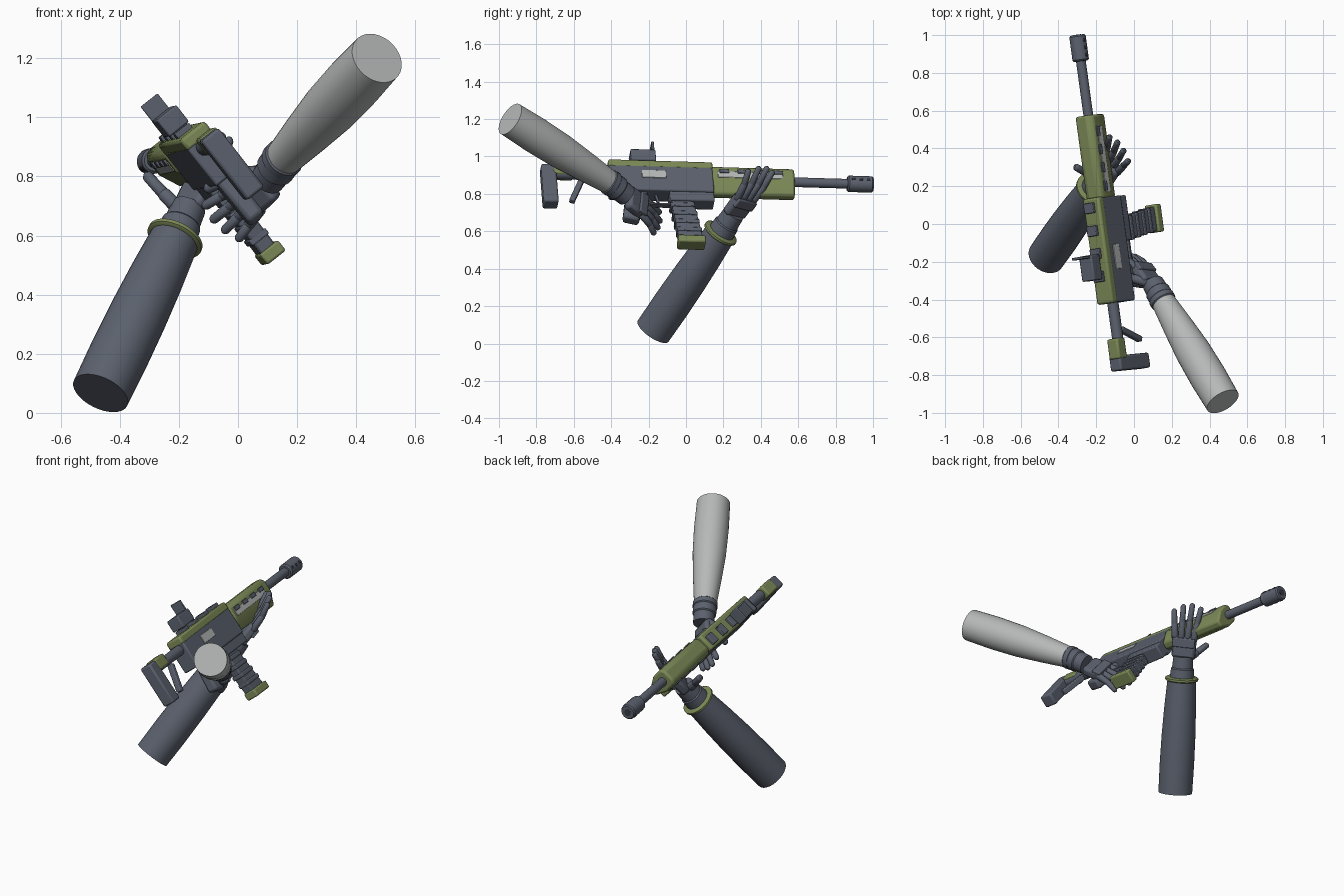
import bpy, bmesh, math
from mathutils import Vector, Matrix

cube = bpy.data.objects.get("Cube")
if cube:
    bpy.data.objects.remove(cube)


def material(name, rgb):
    m = bpy.data.materials.new(name)
    m.use_nodes = True
    m.diffuse_color = (*rgb, 1)
    bsdf = next(n for n in m.node_tree.nodes if n.type == 'BSDF_PRINCIPLED')
    bsdf.inputs["Base Color"].default_value = (*rgb, 1)
    return m


SLATE = material("slate grey", (0.105, 0.12, 0.155))
GREEN = material("olive green", (0.20, 0.25, 0.095))
LIGHT = material("light grey", (0.47, 0.48, 0.48))
DARK = material("dark grey", (0.04, 0.045, 0.06))


def frame(origin, forward, up):
    """Local axes: x right, y forward, z up."""
    f = Vector(forward).normalized()
    u = Vector(up)
    u = (u - f * u.dot(f)).normalized()
    r = f.cross(u)
    return Matrix.Translation(origin) @ Matrix((r, f, u)).transposed().to_4x4()


GUN = frame((-0.163, 0, 0.88), (-0.137, 1, -0.03), (-0.62, 0, 0.78))


def finish(name, bm, mat, world, bevel=0.0, segments=2):
    bmesh.ops.recalc_face_normals(bm, faces=bm.faces[:])
    me = bpy.data.meshes.new(name)
    bm.to_mesh(me)
    bm.free()
    me.materials.append(mat)
    me.shade_smooth()
    me.set_sharp_from_angle(angle=math.radians(35))
    ob = bpy.data.objects.new(name, me)
    bpy.context.collection.objects.link(ob)
    ob.matrix_world = world
    if bevel:
        mod = ob.modifiers.new("Bevel", 'BEVEL')
        mod.width, mod.segments = bevel, segments
    return ob


def box(name, centre, size, mat=SLATE, bevel=0.008, world=GUN, tilt=0.0):
    bm = bmesh.new()
    bmesh.ops.create_cube(bm, size=1)
    bmesh.ops.scale(bm, vec=size, verts=bm.verts)
    place = world @ Matrix.Translation(centre) @ Matrix.Rotation(tilt, 4, 'X')
    return finish(name, bm, mat, place, bevel)


def prism(name, outline, lo, hi, axis, mat=SLATE, bevel=0.008):
    """Extrude an outline along local x (outline is y,z) or y (outline is x,z)."""
    bm = bmesh.new()
    def at(p, t):
        return (t, *p) if axis == 'x' else (p[0], t, p[1])
    face = bm.faces.new([bm.verts.new(at(p, lo)) for p in outline])
    new = bmesh.ops.extrude_face_region(bm, geom=[face])["geom"]
    shift = Vector(at((0, 0), hi - lo))
    bmesh.ops.translate(bm, vec=shift, verts=[v for v in new if isinstance(v, bmesh.types.BMVert)])
    return finish(name, bm, mat, GUN, bevel)


def lathe(name, start, end, profile, mat=SLATE, world=Matrix(), sides=24):
    """Round part from start to end; profile lists (fraction, radius)."""
    a, b = Vector(start), Vector(end)
    rot = (b - a).to_track_quat('Z', 'Y').to_matrix().to_4x4()
    bm = bmesh.new()
    rings = []
    for t, r in profile:
        rings.append([bm.verts.new((r * math.cos(i * math.tau / sides),
                                    r * math.sin(i * math.tau / sides),
                                    t * (b - a).length)) for i in range(sides)])
    for p, q in zip(rings, rings[1:]):
        for i in range(sides):
            j = (i + 1) % sides
            bm.faces.new((p[i], p[j], q[j], q[i]))
    bm.faces.new(rings[0])
    bm.faces.new(rings[-1])
    return finish(name, bm, mat, world @ Matrix.Translation(a) @ rot)


def capsule(name, start, end, r, world):
    n = r * 0.7 / (Vector(end) - Vector(start)).length
    lathe(name, start, end, [(-n, r * 0.4), (-n / 2, r * 0.8), (0, r), (1, r * 0.9),
                             (1 + n / 2, r * 0.75), (1 + n, r * 0.35)], SLATE, world, 12)


# Barrel and muzzle
lathe("barrel", (0, 0.5, 0), (0, 0.9, 0), [(0, 0.026), (1, 0.026)], SLATE, GUN)
lathe("muzzle_brake", (0, 0.87, 0), (0, 1.01, 0),
      [(0, 0.036), (0.06, 0.044), (0.94, 0.044), (1, 0.038)], SLATE, GUN)
lathe("muzzle_bore", (0, 1.0, 0), (0, 1.012, 0), [(0, 0.02), (1, 0.02)], DARK, GUN)
for i in range(3):
    for side in (-1, 1):
        box("muzzle_port", (side * 0.042, 0.9 + i * 0.04, 0), (0.008, 0.018, 0.016), DARK, 0.002)

# Handguard with vented side panels
half = [(0.035, 0.06), (0.058, 0.04), (0.058, -0.03), (0.022, -0.11)]
prism("handguard", half + [(-x, z) for x, z in reversed(half)], 0.135, 0.58, 'y', GREEN, 0.012)
for side in (-1, 1):
    box("handguard_panel", (side * 0.057, 0.34, -0.008), (0.008, 0.35, 0.04), LIGHT, 0.002)
    for i in range(4):
        box("handguard_vent", (side * 0.058, 0.2 + i * 0.097, 0.012), (0.016, 0.052, 0.024), SLATE, 0.003)

# Receiver, top cover and rail blocks
box("receiver", (0, -0.14, -0.038), (0.104, 0.56, 0.165))
box("top_cover", (0, -0.14, 0.056), (0.108, 0.565, 0.05), GREEN, 0.012)
for i in range(4):
    box("rail_block", (-0.008, 0.09 - i * 0.122, 0.085), (0.062, 0.055, 0.03), SLATE, 0.004)
box("ejection_port", (0.052, -0.18, -0.015), (0.008, 0.13, 0.05), LIGHT, 0.002)
box("magazine_well", (0, 0.02, -0.14), (0.085, 0.24, 0.07))

# Sight
box("sight_body", (-0.015, -0.225, 0.138), (0.085, 0.135, 0.072), SLATE, 0.006)
box("sight_plate", (-0.02, -0.168, 0.2), (0.073, 0.014, 0.072), SLATE, 0.003)

# Magazine with ribs and base plate
prism("magazine", [(-0.1, -0.12), (0.02, -0.12), (0.045, -0.28), (0.065, -0.42),
                   (-0.065, -0.42), (-0.08, -0.28)], -0.03, 0.03, 'x')
for i in range(4):
    box("magazine_rib", (0, -0.033 + i * 0.009, -0.2 - i * 0.055), (0.072, 0.132, 0.024), SLATE, 0.005)
box("magazine_base", (0.005, 0.002, -0.435), (0.08, 0.148, 0.045), GREEN, 0.008)

# Pistol grip and trigger
prism("pistol_grip", [(-0.33, -0.1), (-0.21, -0.1), (-0.275, -0.31), (-0.36, -0.29)],
      -0.032, 0.032, 'x', SLATE, 0.015)
box("trigger", (0, -0.165, -0.145), (0.014, 0.015, 0.055), SLATE, 0.003, tilt=0.2)
box("trigger_guard", (0, -0.155, -0.185), (0.03, 0.16, 0.012), SLATE, 0.003)

# Stock
lathe("stock_tube", (0, -0.74, 0.01), (0, -0.4, 0.01), [(0, 0.03), (1, 0.03)], SLATE, GUN)
box("cheek_rest", (-0.002, -0.665, 0.025), (0.072, 0.11, 0.07), GREEN, 0.01)
box("butt_plate", (-0.006, -0.742, -0.073), (0.075, 0.08, 0.255), SLATE, 0.01)
box("stock_strut", (0, -0.595, -0.1), (0.035, 0.03, 0.17), SLATE, 0.006, tilt=-0.4)


def hand(side, wrist, tips, spread, target, reach):
    """Flat glove: palm, knuckle plate and four slightly curled fingers, index first."""
    d = Vector(tips) - Vector(wrist)
    normal = d.cross(Vector(spread))
    if normal.dot(Vector(target) - Vector(wrist)) < 0:
        normal.negate()
    world = frame(wrist, d, normal)
    right = world.to_3x3() @ Vector((1, 0, 0))
    s = 1 if right.dot(Vector(spread)) > 0 else -1
    box(side + "_palm", (0, 0.095, 0), (0.14, 0.13, 0.055), SLATE, 0.016, world)
    box(side + "_knuckle_plate", (0, 0.125, -0.025), (0.135, 0.055, 0.025), SLATE, 0.006, world)
    for i, scale in enumerate((0.92, 1, 0.94, 0.78)):
        x = s * (i - 1.5) * 0.037
        fan = s * (i - 1.5) * 0.008
        length = reach * scale
        mid = (x + fan, 0.15 + length * 0.5, 0.004)
        capsule(side + "_finger_base", (x, 0.14, -0.006), mid, 0.021, world)
        capsule(side + "_finger_tip", mid, (x + 2 * fan, 0.145 + length, 0.026), 0.018, world)


# Right arm: light sleeve, cuff rings, glove
shoulder, wrist = Vector((0.47, -0.94, 1.2)), Vector((0.152, -0.405, 0.86))
lathe("right_sleeve", shoulder, wrist,
      [(0, 0.094), (0.25, 0.098), (0.5, 0.094), (0.75, 0.08), (1, 0.063)], LIGHT, sides=32)
axis = (wrist - shoulder).normalized()
lathe("right_cuff", wrist - axis * 0.015, wrist + axis * 0.025,
      [(0, 0.064), (0.15, 0.07), (0.85, 0.07), (1, 0.064)])
hand_base = Vector((0.11, -0.33, 0.8))
lathe("right_glove_wrist", wrist, hand_base + axis * 0.02,
      [(0, 0.066), (0.5, 0.067), (0.55, 0.061), (1, 0.058)])
hand("right", hand_base, (-0.045, -0.13, 0.65), (0.7, -0.25, -0.55), (-0.1, -0.25, 0.8), 0.16)
capsule("right_thumb_base", (0.07, -0.31, 0.81), (0.0, -0.29, 0.81), 0.026, Matrix())
capsule("right_thumb_tip", (0.0, -0.29, 0.81), (-0.1, -0.24, 0.76), 0.021, Matrix())

# Left arm: dark sleeve, green band, glove
elbow, band = Vector((-0.465, -0.175, 0.067)), Vector((-0.213, 0.185, 0.59))
lathe("left_sleeve", elbow, band,
      [(0, 0.1), (0.25, 0.102), (0.5, 0.1), (0.75, 0.094), (1, 0.084)], SLATE, sides=32)
axis = (band - elbow).normalized()
lathe("left_band", band - axis * 0.012, band + axis * 0.012,
      [(0, 0.088), (0.25, 0.098), (0.75, 0.098), (1, 0.088)], GREEN, sides=32)
hand_base = Vector((-0.18, 0.235, 0.665))
lathe("left_glove_wrist", band, hand_base + axis * 0.04,
      [(0, 0.072), (0.45, 0.068), (0.5, 0.062), (1, 0.058)])
hand("left", hand_base, (-0.05, 0.43, 0.93), (0.1, -0.14, 0), (-0.21, 0.34, 0.865), 0.2)
capsule("left_thumb_base", (-0.19, 0.25, 0.68), (-0.25, 0.27, 0.74), 0.026, Matrix())
capsule("left_thumb_tip", (-0.25, 0.27, 0.74), (-0.305, 0.3, 0.8), 0.021, Matrix())
